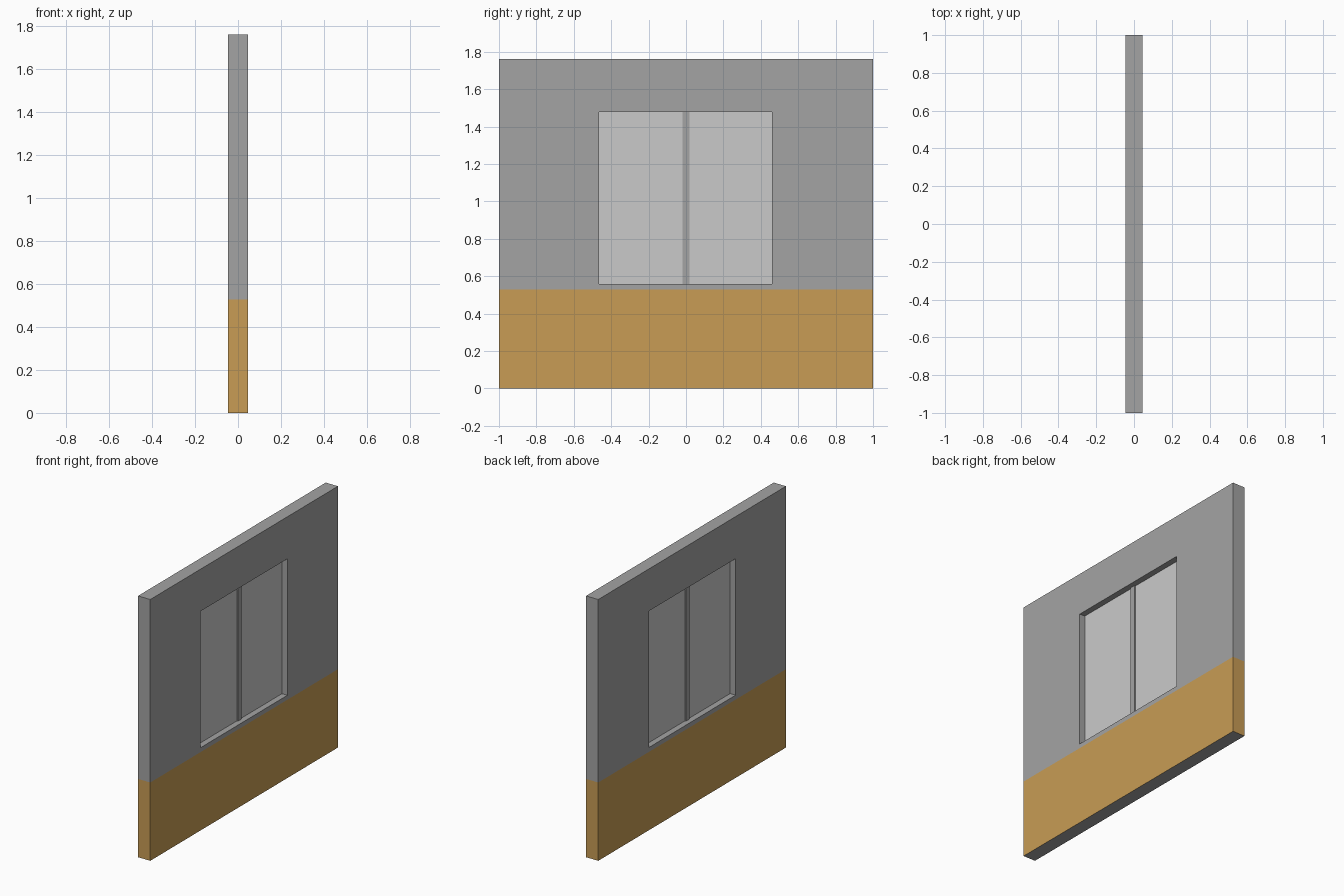
import bpy, bmesh
from mathutils import Vector

if "Cube" in bpy.data.objects:
    bpy.data.objects.remove(bpy.data.objects["Cube"])

H, HALF_T = 1.762, 0.0455            # wall height, half thickness
Y0, Y1, Z0, Z1 = -0.464, 0.461, 0.558, 1.478   # window opening
BAND = 0.528                         # top of painted lower band


def material(name, rgb):
    m = bpy.data.materials.new(name)
    m.diffuse_color = (*rgb, 1)
    m.use_nodes = True
    m.node_tree.nodes["Principled BSDF"].inputs["Base Color"].default_value = m.diffuse_color
    return m


grey = material("wall grey", (0.37, 0.37, 0.37))
tan = material("lower band tan", (0.58, 0.335, 0.09))
pale = material("pane pale grey", (0.59, 0.59, 0.59))


def add_object(name, bm, mats):
    me = bpy.data.meshes.new(name)
    bmesh.ops.recalc_face_normals(bm, faces=bm.faces)
    bm.to_mesh(me)
    bm.free()
    for m in mats:
        me.materials.append(m)
    ob = bpy.data.objects.new(name, me)
    bpy.context.collection.objects.link(ob)
    return ob


def box(name, half_x, y0, y1, z0, z1, mat):
    bm = bmesh.new()
    bmesh.ops.create_cube(bm, size=1)
    for v in bm.verts:
        v.co = (v.co.x * 2 * half_x,
                (y0 + y1) / 2 + v.co.y * (y1 - y0),
                (z0 + z1) / 2 + v.co.z * (z1 - z0))
    return add_object(name, bm, [mat])


# Wall panel: rectangular ring extruded through its thickness
bm = bmesh.new()
def rect(y0, y1, z0, z1):
    return [bm.verts.new((-HALF_T, y, z)) for y, z in ((y0, z0), (y1, z0), (y1, z1), (y0, z1))]
outer, inner = rect(-1, 1, 0, H), rect(Y0, Y1, Z0, Z1)
ring = [bm.faces.new((outer[i], outer[(i + 1) % 4], inner[(i + 1) % 4], inner[i])) for i in range(4)]
ext = bmesh.ops.extrude_face_region(bm, geom=ring, use_keep_orig=True)["geom"]
bmesh.ops.translate(bm, vec=(2 * HALF_T, 0, 0),
                    verts=[g for g in ext if isinstance(g, bmesh.types.BMVert)])

# Painted lower band: cut at its height, colour the upright faces below
bmesh.ops.bisect_plane(bm, geom=bm.verts[:] + bm.edges[:] + bm.faces[:],
                       plane_co=(0, 0, BAND), plane_no=(0, 0, 1))
bm.normal_update()
for f in bm.faces:
    low = max(v.co.z for v in f.verts) < BAND + 1e-4
    f.material_index = int(low and abs(f.normal.z) < 0.5)
add_object("wall_panel", bm, [grey, tan])

# Window panes and the upright bar between them
box("left_pane", 0.005, Y0, -0.02, Z0, Z1, pale)
box("right_pane", 0.005, 0.018, Y1, Z0, Z1, pale)
box("window_bar", 0.013, -0.02, 0.018, Z0, Z1, grey)
